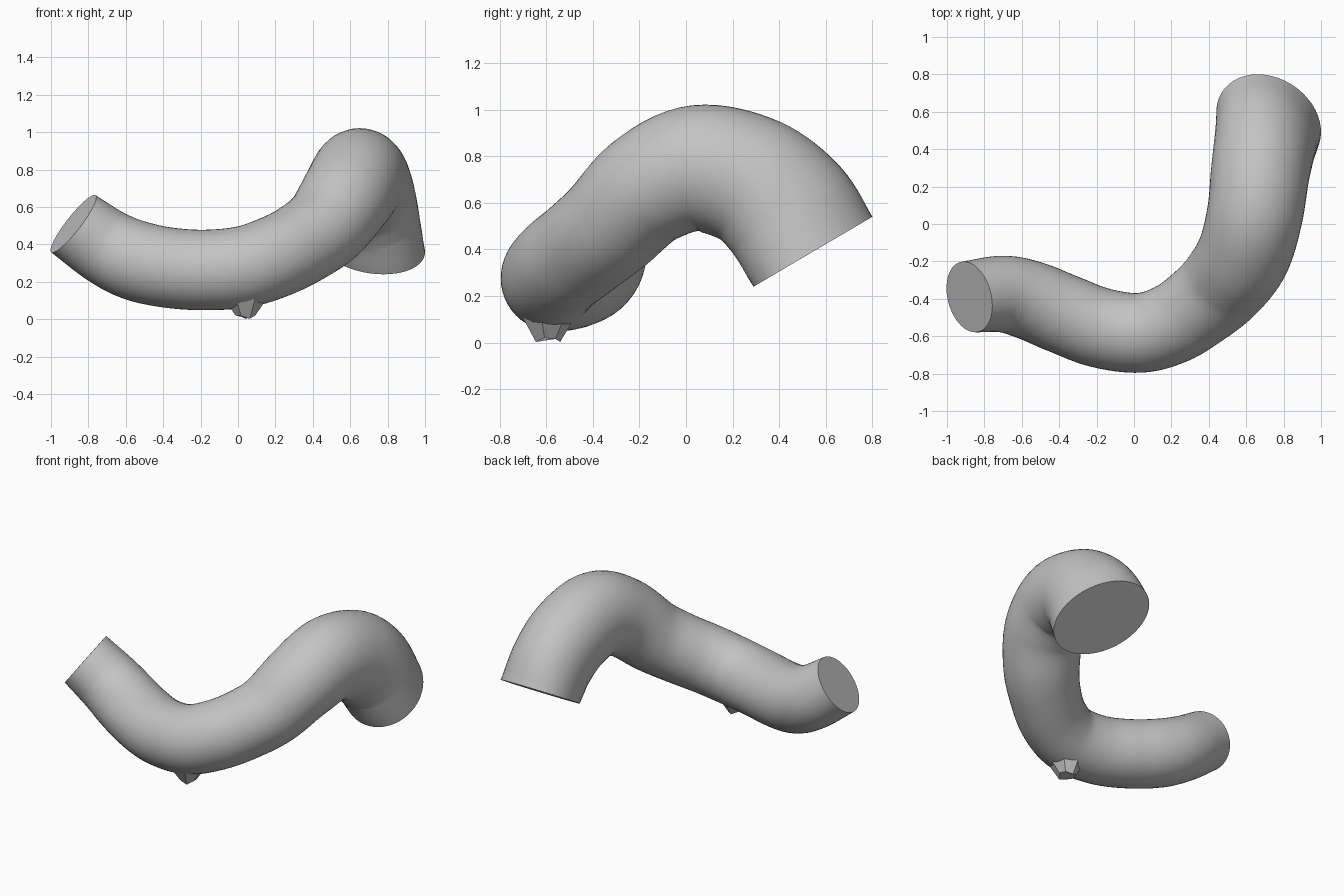
import bpy, bmesh, math
from mathutils import Vector

cube = bpy.data.objects.get("Cube")
if cube:
    bpy.data.objects.remove(cube, do_unlink=True)

grey = bpy.data.materials.new("light grey")
grey.use_nodes = True
grey.diffuse_color = (0.55, 0.55, 0.55, 1)
grey.node_tree.nodes["Principled BSDF"].inputs["Base Color"].default_value = grey.diffuse_color

SIDES, STEPS = 48, 8


def finish(bm, name, angle):
    bmesh.ops.recalc_face_normals(bm, faces=bm.faces)
    mesh = bpy.data.meshes.new(name)
    bm.to_mesh(mesh)
    bm.free()
    mesh.materials.append(grey)
    obj = bpy.data.objects.new(name, mesh)
    bpy.context.collection.objects.link(obj)
    bpy.ops.object.select_all(action='DESELECT')
    obj.select_set(True)
    bpy.context.view_layer.objects.active = obj
    bpy.ops.object.shade_smooth_by_angle(angle=math.radians(angle))
    return obj


def spline(keys):
    """Smooth path through the keys, every value interpolated alike."""
    keys = [Vector(k) for k in keys]
    padded = [keys[0] * 2 - keys[1]] + keys + [keys[-1] * 2 - keys[-2]]
    path = []
    for a, b, c, d in zip(padded, padded[1:], padded[2:], padded[3:]):
        for i in range(STEPS):
            t = i / STEPS
            path.append(0.5 * (b * 2 + (c - a) * t + (a * 2 - b * 5 + c * 4 - d) * t ** 2
                               + (b * 3 - a - c * 3 + d) * t ** 3))
    return path + [keys[-1]]


# Bent tube: x, y, z, half width, half height, skew of the section
keys = [
    (-.88, -.39, .51, .193, .193, 0),
    (-.70, -.375, .385, .205, .205, 0),
    (-.55, -.41, .315, .212, .214, 0),
    (-.38, -.48, .277, .214, .215, 0),
    (-.18, -.555, .263, .214, .215, 0),
    (.03, -.582, .28, .213, .218, 0),
    (.2, -.535, .335, .216, .22, 0),
    (.34, -.445, .405, .222, .222, 0),
    (.475, -.325, .505, .236, .23, 0),
    (.585, -.165, .66, .25, .25, 0),
    (.645, .045, .747, .256, .272, 0),
    (.675, .275, .695, .264, .283, .05),
    (.70, .435, .565, .273, .292, .14),
    (.72, .545, .39, .28, .296, .21),
]
path = spline(keys)
centres = [p.to_3d() if len(p) == 3 else Vector(p[:3]) for p in path]
tangents = [(centres[min(i + 1, len(path) - 1)] - centres[max(i - 1, 0)]).normalized()
            for i in range(len(path))]

# Ease the ends into the directions of their flat cuts
first, last = Vector((.77, .2, -.6)).normalized(), Vector((0, .507, -.862))
for i in range(STEPS):
    w = 1 - i / STEPS
    tangents[i] = tangents[i].lerp(first, w).normalized()
    tangents[-1 - i] = tangents[-1 - i].lerp(last, w).normalized()

bm = bmesh.new()
rings = []
for p, c, t in zip(path, centres, tangents):
    side = t.cross(Vector((0, 0, 1))).normalized()
    up = side.cross(t)
    ring = []
    for k in range(SIDES):
        a = math.tau * k / SIDES
        ring.append(bm.verts.new(c + side * p[3] * math.cos(a + p[5]) + up * p[4] * math.sin(a)))
    rings.append(ring)
for r, s in zip(rings, rings[1:]):
    for k in range(SIDES):
        n = (k + 1) % SIDES
        bm.faces.new((r[k], r[n], s[n], s[k]))
bm.faces.new(rings[0])
bm.faces.new(rings[-1])
finish(bm, "bent_tube", 40)

# Small faceted stub under the bend
bm = bmesh.new()
bmesh.ops.create_cone(bm, cap_ends=True, segments=7, radius1=.055, radius2=.125, depth=.12)
for v in bm.verts:
    v.co += Vector((.04, -.595, .06))
    if v.co.z < .05:
        v.co.z = .012 * (1 + math.cos(v.co.x * 60))
finish(bm, "underside_stub", 25)
